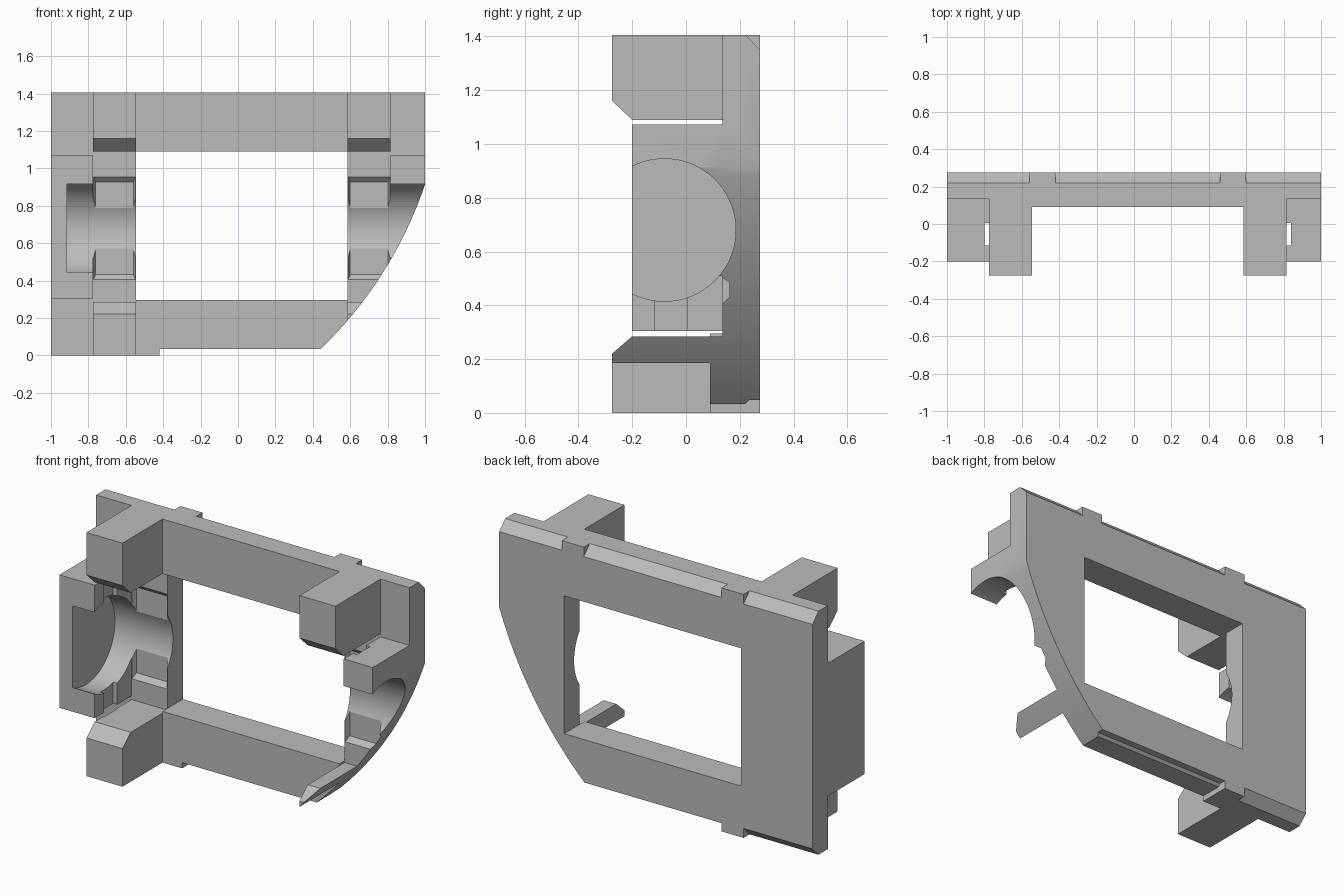
import bpy, bmesh, math
from mathutils import Matrix, Vector

old = bpy.data.objects.get("Cube")
if old:
    bpy.data.objects.remove(old, do_unlink=True)

MID = 0.02            # symmetry plane of the mounting features
BACK, TOP = 0.275, 1.405

grey = bpy.data.materials.new("light grey")
grey.use_nodes = True
grey.diffuse_color = (0.5, 0.5, 0.5, 1)
grey.node_tree.nodes["Principled BSDF"].inputs["Base Color"].default_value = (0.5, 0.5, 0.5, 1)


def make(name, bm):
    bmesh.ops.recalc_face_normals(bm, faces=bm.faces)
    me = bpy.data.meshes.new(name)
    bm.to_mesh(me)
    bm.free()
    me.materials.append(grey)
    ob = bpy.data.objects.new(name, me)
    bpy.context.scene.collection.objects.link(ob)
    return ob


def prism(name, x0, x1, profile):
    """Extrude a (y, z) profile along x."""
    bm = bmesh.new()
    face = bm.faces.new([bm.verts.new((x0, y, z)) for y, z in profile])
    ext = bmesh.ops.extrude_face_region(bm, geom=[face])
    moved = [v for v in ext["geom"] if isinstance(v, bmesh.types.BMVert)]
    bmesh.ops.translate(bm, verts=moved, vec=(x1 - x0, 0, 0))
    return make(name, bm)


def box(name, x0, x1, y0, y1, z0, z1):
    return prism(name, x0, x1, [(y0, z0), (y1, z0), (y1, z1), (y0, z1)])


def cylinder(name, centre, radius, length, axis, segments):
    bm = bmesh.new()
    turn = Vector((0, 0, 1)).rotation_difference(Vector(axis)).to_matrix().to_4x4()
    bmesh.ops.create_cone(bm, cap_ends=True, segments=segments, radius1=radius, radius2=radius,
                          depth=length, matrix=Matrix.Translation(centre) @ turn)
    return make(name, bm)


def combine(target, tool, operation):
    mod = target.modifiers.new("cut", "BOOLEAN")
    mod.operation, mod.object, mod.solver = operation, tool, "EXACT"
    bpy.context.view_layer.objects.active = target
    bpy.ops.object.modifier_apply(modifier=mod.name)
    bpy.data.objects.remove(tool, do_unlink=True)


def span(side, a, b):
    """x range on the right side, or its mirror on the left."""
    return (a, b) if side < 0 else (2 * MID - b, 2 * MID - a)


# Back plate with window
body = box("bracket_frame", -1, 1, 0.135, BACK, 0, TOP)
combine(body, box("window", -0.545, 0.585, 0, 0.4, 0.295, 1.09), "DIFFERENCE")

# Thick cross bars
for z0, z1 in ((0, 0.295), (1.09, TOP)):
    combine(body, box("bar", -0.545, 0.585, 0.09, 0.2, z0, z1), "UNION")

# Forward blocks and bearing housings
for side in (-1, 1):
    x0, x1 = span(side, -0.775, -0.545)
    combine(body, prism("upper_block", x0, x1, [
        (0.2, TOP), (-0.275, TOP), (-0.275, 1.16), (-0.2, 1.09), (0.2, 1.09)]), "UNION")
    combine(body, prism("lower_block", x0, x1, [
        (0.2, 0), (-0.275, 0), (-0.275, 0.22), (-0.2, 0.285), (0.2, 0.285)]), "UNION")
    x0, x1 = (-1, -0.775) if side < 0 else (0.815, 1)
    combine(body, box("housing", x0, x1, -0.2, 0.2, 0.305, 1.072), "UNION")

# Bores, chamfered pockets and key slots
for side in (-1, 1):
    x0, x1 = (-0.915, -0.5) if side < 0 else (0.54, 1.1)
    combine(body, cylinder("bore", ((x0 + x1) / 2, -0.08, 0.68), 0.265, x1 - x0,
                           (1, 0, 0), 96), "DIFFERENCE")
    x0, x1 = span(side, -0.773, -0.548)
    bm = bmesh.new()
    bmesh.ops.create_cube(bm, size=1)
    for v in bm.verts:
        deep = v.co.y > 0
        inset = 0.012 if deep else 0
        half = 0.247 if deep else 0.277
        v.co = (x1 - inset if v.co.x > 0 else x0 + inset,
                0.162 if deep else 0.132, 0.68 + math.copysign(half, v.co.z))
    combine(body, make("pocket", bm), "DIFFERENCE")
    x0, x1 = span(side, -0.8, -0.77)
    combine(body, box("slot", x0, x1, -0.115, 0.005, 0.2, 1.085), "DIFFERENCE")

# Rear chamfers, interrupted by square tabs
for x0, x1 in ((-1.1, -0.56), (-0.42, 0.46), (0.6, 1.1)):
    combine(body, prism("top_chamfer", x0, x1, [
        (0.22, TOP), (0.22, 1.5), (0.4, 1.5), (0.4, 1.225)]), "DIFFERENCE")
combine(body, prism("bottom_chamfer", -1.1, -0.56, [
    (0.22, 0), (0.22, -0.1), (0.4, -0.1), (0.4, 0.18)]), "DIFFERENCE")

# Raised underside right of the lower tab
combine(body, prism("underside", -0.42, 0.56, [
    (0, 0.033), (0.22, 0.033), (0.235, 0.048), (0.4, 0.048), (0.4, -0.1), (0, -0.1)]), "DIFFERENCE")

# Large curved corner
combine(body, cylinder("corner_curve", (-1.08, 0, 1.616), 2.195, 2, (0, 1, 0), 256), "INTERSECT")

bpy.ops.object.select_all(action="DESELECT")
body.select_set(True)
bpy.context.view_layer.objects.active = body
bpy.ops.object.shade_smooth_by_angle(angle=math.radians(20))
